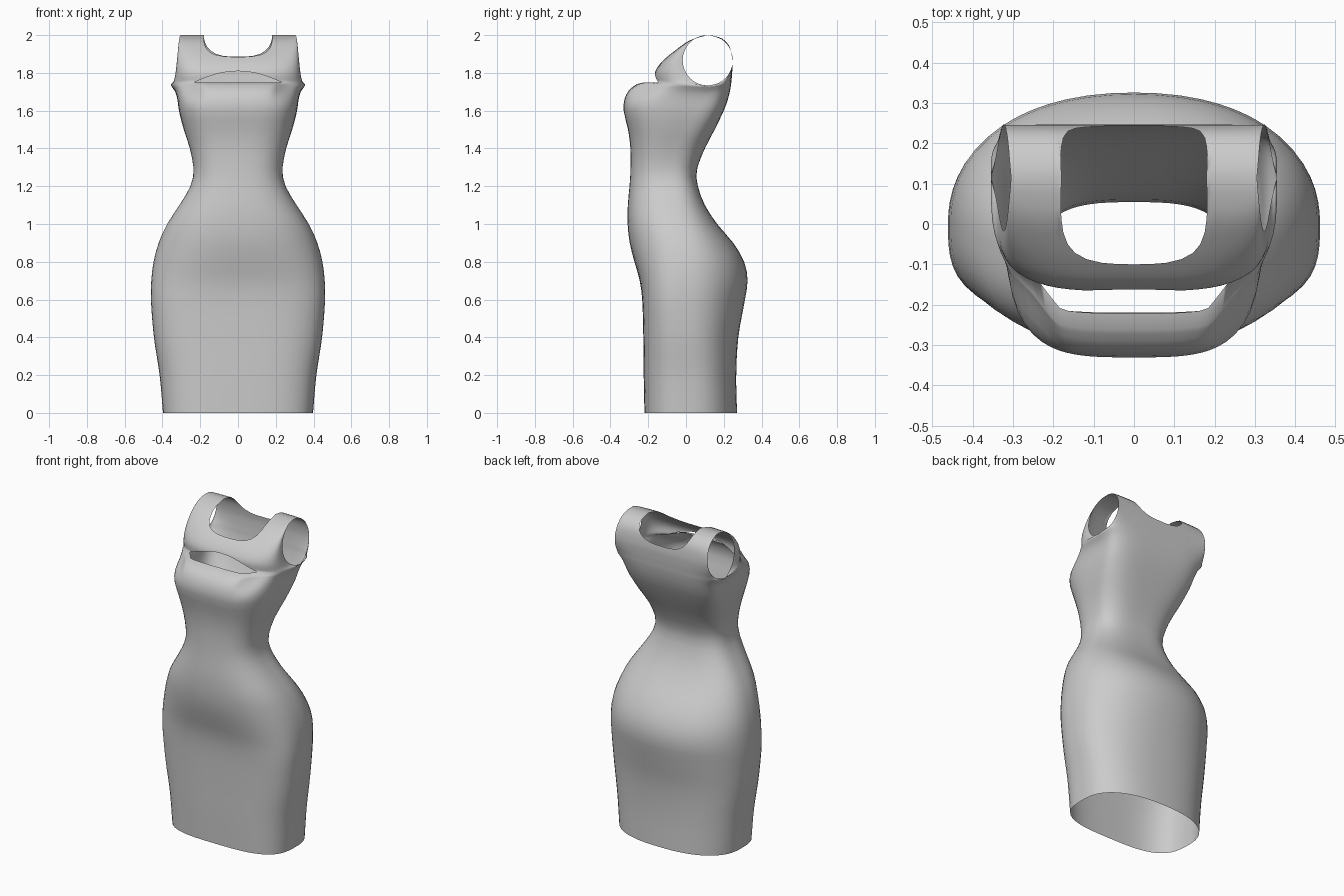
import bpy, bmesh, math

if "Cube" in bpy.data.objects:
    bpy.data.objects.remove(bpy.data.objects["Cube"])

# Body keys: z, half width, front y, back y, side seam y, front and back roundness
BODY = [
    (0.00, .397, -.220, .270, .02, 3.2, 2.4),
    (0.20, .415, -.224, .266, .02, 3.2, 2.4),
    (0.40, .445, -.226, .277, .01, 3.2, 2.3),
    (0.60, .461, -.232, .312, .00, 3.2, 2.2),
    (0.70, .459, -.245, .326, .00, 3.0, 2.2),
    (0.80, .447, -.273, .308, .00, 2.7, 2.2),
    (0.90, .420, -.298, .250, -.02, 2.5, 2.3),
    (1.00, .375, -.309, .165, -.05, 2.5, 2.6),
    (1.10, .310, -.308, .100, -.08, 2.5, 2.8),
    (1.20, .252, -.299, .063, -.10, 2.6, 3.0),
    (1.28, .235, -.294, .056, -.10, 2.7, 3.0),
    (1.40, .255, -.294, .100, -.08, 2.9, 3.2),
    (1.50, .287, -.307, .152, -.03, 3.2, 3.6),
    (1.60, .313, -.330, .200, .03, 3.5, 4.0),
    (1.66, .320, -.326, .222, .06, 3.5, 4.3),
    (1.71, .331, -.300, .234, .09, 3.5, 4.5),
    (1.74, .348, -.262, .239, .11, 3.5, 4.5),
]
TOP = (.355, -.165, .240, .115, 3.5, 4.5)      # seam row at armhole bottom

# Upper keys along the armhole arc: v, centre y, centre z
CHEST = [(0, -.165, 1.75), (.2, -.165, 1.80), (.4, -.14, 1.845), (.55, -.10, 1.885),
         (.7, -.05, 1.925), (.85, .02, 1.972), (1, .115, 2.0)]
BACK = [(0, .240, 1.75), (.3, .245, 1.81), (.5, .245, 1.868), (.7, .229, 1.942),
        (.85, .185, 1.985), (1, .115, 2.0)]
ARM_X = [(0, .355), (.15, .34), (.5, .323), (1, .305)]

U = [0, .12, .25, .37, .46, .52, .56, .58, .588, .59, .63, .66, .72, .79, .86, .91,
     .95, .975, .99, .997, .9993, .9999, 1]
U_NECK, U_CUT = .59, .66


def interp(keys, t):
    """Smooth curve through keys (first entry is the parameter)."""
    n = len(keys)
    i = next((k for k in range(n - 1) if t <= keys[k + 1][0]), n - 2)
    a, b = keys[i], keys[i + 1]
    p, q = keys[max(i - 1, 0)], keys[min(i + 2, n - 1)]
    h = b[0] - a[0]
    s = (t - a[0]) / h
    out = []
    for j in range(1, len(a)):
        m0 = (b[j] - p[j]) / (b[0] - p[0]) * h
        m1 = (q[j] - a[j]) / (q[0] - a[0]) * h
        out.append((2*s**3 - 3*s*s + 1)*a[j] + (s**3 - 2*s*s + s)*m0
                   + (3*s*s - 2*s**3)*b[j] + (s**3 - s*s)*m1)
    return out


def smooth(t):
    t = min(max(t, 0), 1)
    return t * t * (3 - 2 * t)


def roundness(u, n):
    return max(0, 1 - u ** n) ** (1 / n)


def body_point(z, u, front):
    last = z >= 1.7499
    w, yf, yb, ys, nf, nb = TOP if last else interp(BODY, z)
    g = roundness(u, nf if front else nb)
    yc = yf if front else yb
    if front and last:      # lower lip of the chest opening
        yc -= .057 * min(1, max(0, (U_CUT - u) / .15))
    elif front:             # bust fades into the chest at its sides
        yc += .07 * smooth((u - .5) / .3) * smooth((z - 1.64) / .1)
    zs = z - .017 * smooth((z - 1.6) / .15)
    return (w * u, ys + (yc - ys) * g, zs + (z - zs) * g)


def upper_point(t, u, front):
    # neckline limits the top, chest opening limits the bottom
    v1 = 1 - .45 * roundness(u / U_NECK, 3) if u < U_NECK else 1
    v0 = .24 * (1 - (u / U_CUT) ** 2) if front and u < U_CUT else 0
    v = v0 + (v1 - v0) * t
    yc, zc = interp(CHEST if front else BACK, v)
    side = -1 if front else 1
    ys = .115 + side * .1325 * math.sin(math.pi * v)
    zs = 1.8665 - .1335 * math.cos(math.pi * v)
    g = roundness(u, TOP[4] if front else TOP[5])
    return (interp(ARM_X, v)[0] * u, ys + (yc - ys) * g, zs + (zc - zs) * g)


def add_sheet(bm, func, params, front):
    rows = [[bm.verts.new(func(p, u, front)) for u in U] for p in params]
    for a, b in zip(rows, rows[1:]):
        for i in range(len(U) - 1):
            f = [a[i], a[i + 1], b[i + 1], b[i]]
            bm.faces.new(f if front else f[::-1])


bm = bmesh.new()
body_z = [i * .05 for i in range(33)] + [1.63, 1.66, 1.685, 1.705, 1.72, 1.732, 1.74, 1.75]
upper_t = [i / 16 for i in range(17)]
for front in (True, False):
    add_sheet(bm, body_point, body_z, front)       # skirt, waist and bust
    add_sheet(bm, upper_point, upper_t, front)     # chest, back and straps
bmesh.ops.remove_doubles(bm, verts=bm.verts, dist=2e-5)
for f in bm.faces:
    f.smooth = True

mesh = bpy.data.meshes.new("dress")
bm.to_mesh(mesh)
bm.free()
dress = bpy.data.objects.new("dress", mesh)
bpy.context.collection.objects.link(dress)

# Mirror the right half
mirror = dress.modifiers.new("mirror", 'MIRROR')
mirror.use_clip = True
mirror.merge_threshold = 1e-4
